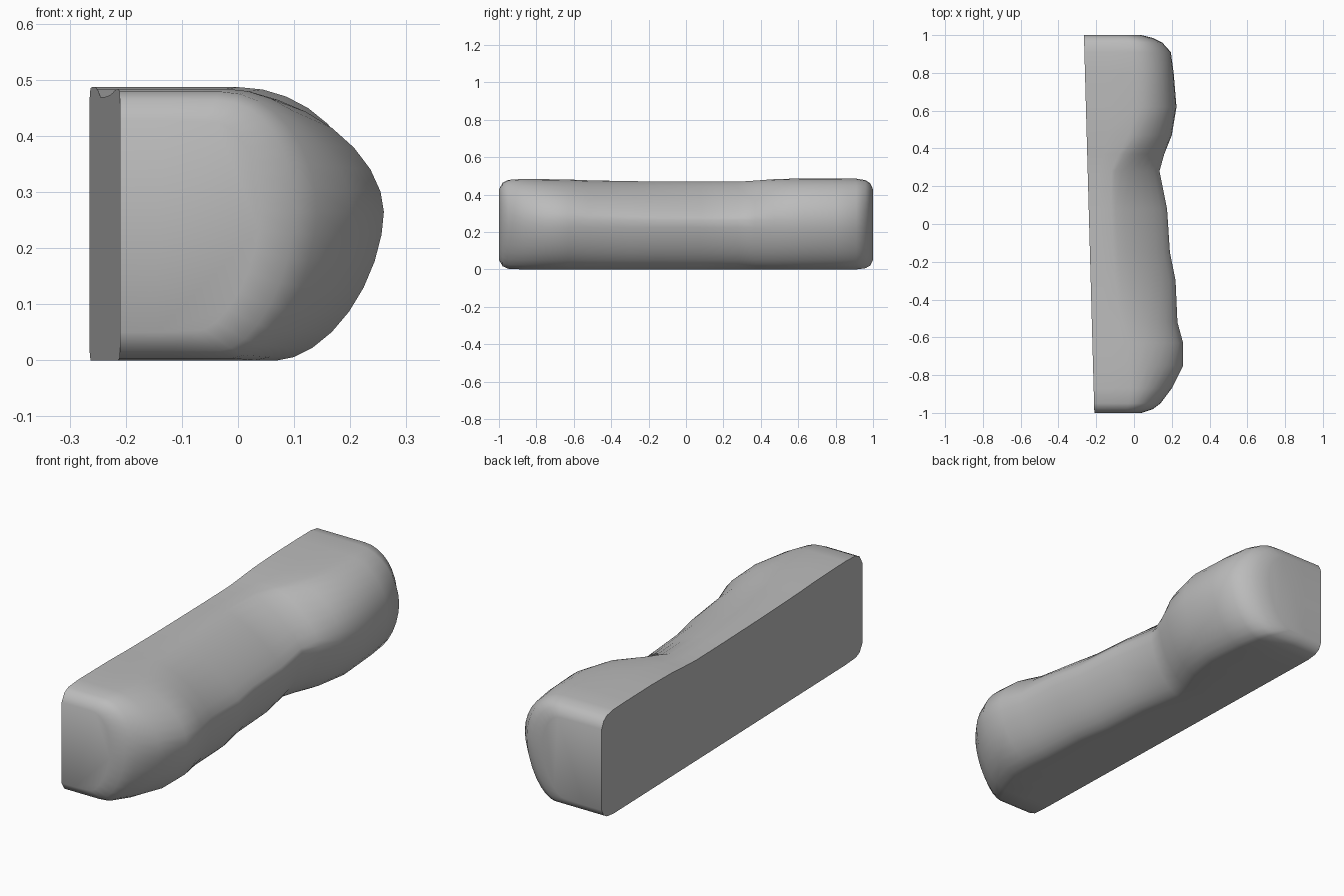
import bpy
import bmesh
from math import sin, cos, pi, sqrt

cube = bpy.data.objects.get("Cube")
if cube:
    bpy.data.objects.remove(cube, do_unlink=True)

# Stations along the bar: y, nose x, top shoulder x
STATIONS = [
    (-1, .04, -.06), (-.98, .1, -.04), (-.95, .14, -.03), (-.87, .2, -.02),
    (-.75, .26, -.03), (-.63, .26, -.04), (-.52, .23, -.07), (-.3, .22, -.1),
    (-.15, .19, -.11), (.08, .175, -.12), (.28, .135, -.12), (.37, .16, -.08),
    (.47, .2, -.03), (.62, .225, 0), (.8, .21, 0), (.91, .195, -.01),
    (.96, .15, -.02), (.985, .1, -.04), (1, .04, -.06),
]
ARC_STEPS = 8
END_LENGTH = .08
END_DROP = .05
HEIGHT = .487
NOSE_HEIGHT = .265


def arc(shoulder_x, shoulder_z, nose_x, power):
    """Rounded quarter from a shoulder to the nose."""
    points = []
    for i in range(ARC_STEPS + 1):
        angle = pi / 2 * i / ARC_STEPS
        across = max(sin(angle), 0) ** (2 / power)
        along = max(cos(angle), 0) ** (2 / power)
        points.append((shoulder_x + (nose_x - shoulder_x) * across,
                       NOSE_HEIGHT + (shoulder_z - NOSE_HEIGHT) * along))
    return points


def section(y, nose_x, top_x):
    """Flat slanted back, flat top and bottom, bulging nose."""
    # The top and bottom round off towards both ends
    near_end = max(0, 1 - (1 - abs(y)) / END_LENGTH)
    inset = END_DROP * (1 - sqrt(1 - near_end ** 2))
    top = HEIGHT + .15 * top_x - inset
    bottom = inset
    # A narrow waist has a sloping top and a tucked underside
    power = 2 + 6 * top_x + near_end / 2
    bottom_x = min(nose_x - .17, .07) + near_end * .05
    back = -.2375 - .0275 * y
    upper = arc(top_x, top, nose_x, power)
    lower = arc(bottom_x, bottom, nose_x, 1.75)
    outline = [(back, bottom), (back, top), ((back + top_x) / 2, top)]
    outline += upper + lower[-2::-1] + [((back + bottom_x) / 2, bottom)]
    return [(x, y, z) for x, z in outline]


# Loft the sections and close both ends
bm = bmesh.new()
rings = [[bm.verts.new(p) for p in section(*row)] for row in STATIONS]
for a, b in zip(rings, rings[1:]):
    for j in range(len(a)):
        k = (j + 1) % len(a)
        bm.faces.new((a[j], a[k], b[k], b[j]))
bm.faces.new(rings[0])
bm.faces.new(rings[-1][::-1])
bmesh.ops.recalc_face_normals(bm, faces=bm.faces[:])

mesh = bpy.data.meshes.new("lumpy_bar")
bm.to_mesh(mesh)
bm.free()
bar = bpy.data.objects.new("lumpy_bar", mesh)
bpy.context.collection.objects.link(bar)

# Plain grey surface
grey = bpy.data.materials.new("plain_grey")
grey.use_nodes = True
colour = (.5, .5, .5, 1)
grey.diffuse_color = colour
grey.node_tree.nodes["Principled BSDF"].inputs["Base Color"].default_value = colour
mesh.materials.append(grey)

# Soft lumps with crisp back edges
bpy.ops.object.select_all(action="DESELECT")
bar.select_set(True)
bpy.context.view_layer.objects.active = bar
bpy.ops.object.shade_smooth_by_angle(angle=pi / 3)
